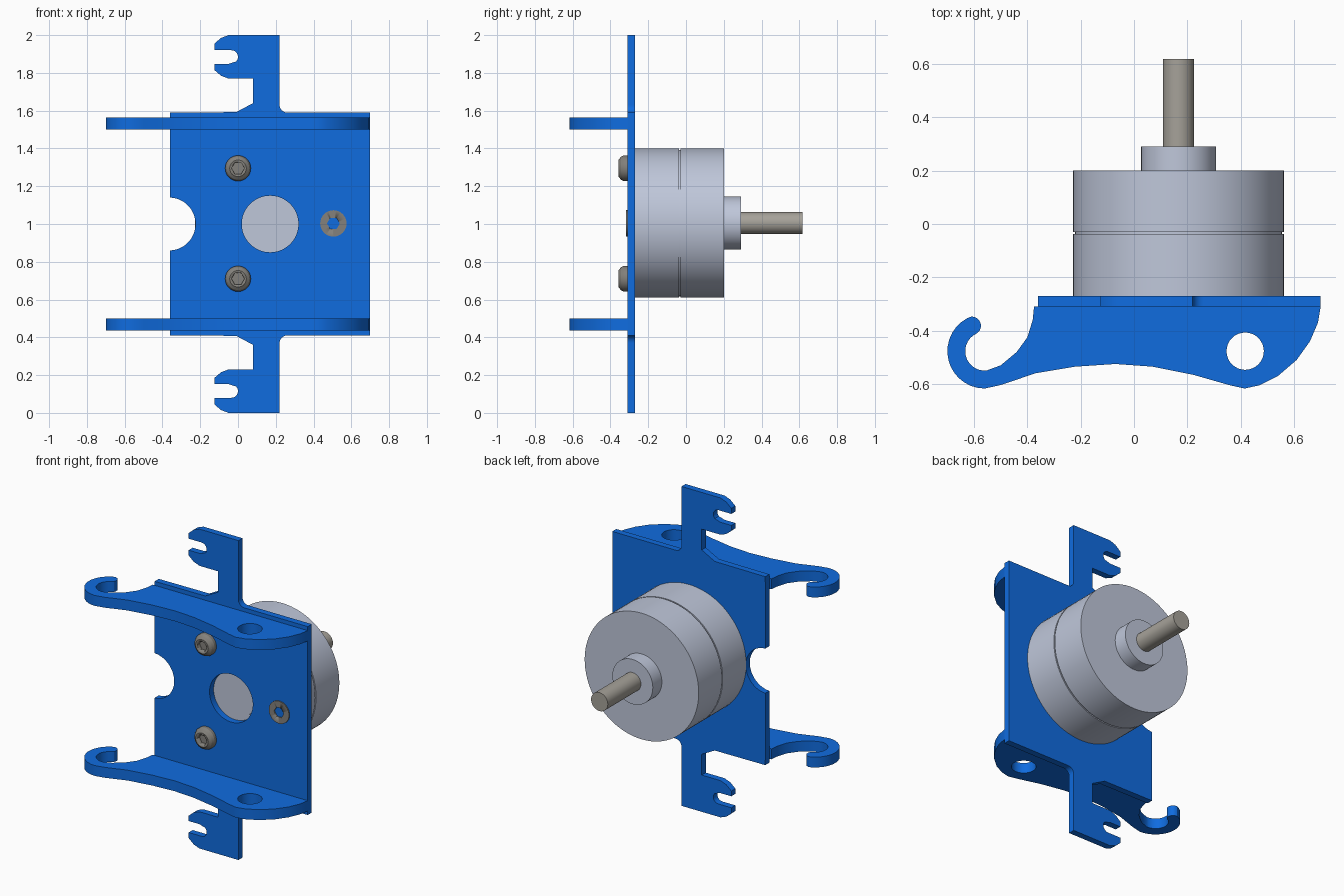
import bpy, bmesh
from math import sin, cos, pi, radians
from mathutils import Matrix

if "Cube" in bpy.data.objects:
    bpy.data.objects.remove(bpy.data.objects["Cube"], do_unlink=True)


def material(name, rgb, metallic=0.0):
    mat = bpy.data.materials.new(name)
    mat.use_nodes = True
    color = (*rgb, 1)
    mat.diffuse_color = color
    bsdf = mat.node_tree.nodes["Principled BSDF"]
    bsdf.inputs["Base Color"].default_value = color
    bsdf.inputs["Metallic"].default_value = metallic
    return mat


BLUE = material("blue_paint", (0.005, 0.15, 0.74))
SILVER = material("silver_casing", (0.52, 0.57, 0.70))
STEEL = material("shaft_steel", (0.38, 0.36, 0.32))
SCREW = material("screw_steel", (0.23, 0.22, 0.20))


def finish(bm, name, mat):
    bmesh.ops.recalc_face_normals(bm, faces=bm.faces)
    mesh = bpy.data.meshes.new(name)
    bm.to_mesh(mesh)
    bm.free()
    obj = bpy.data.objects.new(name, mesh)
    bpy.context.collection.objects.link(obj)
    mesh.materials.append(mat)
    bpy.ops.object.select_all(action="DESELECT")
    obj.select_set(True)
    bpy.context.view_layer.objects.active = obj
    bpy.ops.object.shade_smooth_by_angle(angle=radians(25))
    return obj


def arc(cx, cy, r, start, end, n=10):
    angles = [radians(start + (end - start) * i / n) for i in range(n + 1)]
    return [(cx + r * cos(a), cy + r * sin(a)) for a in angles]


def circle(cx, cy, r, n=48):
    return arc(cx, cy, r, 0, 360, n)[:-1]


def sheet(name, loops, depth, place, mat):
    """Fill an outline with holes, extrude it along local z, then place it."""
    bm = bmesh.new()
    for loop in loops:
        verts = [bm.verts.new((x, y, 0)) for x, y in loop]
        for a, b in zip(verts, verts[1:] + verts[:1]):
            bm.edges.new((a, b))
    bmesh.ops.triangle_fill(bm, edges=bm.edges[:], use_beauty=True, normal=(0, 0, 1))
    top = bmesh.ops.extrude_face_region(bm, geom=bm.faces[:])["geom"]
    moved = [v for v in top if isinstance(v, bmesh.types.BMVert)]
    bmesh.ops.translate(bm, verts=moved, vec=(0, 0, depth))
    bm.transform(place)
    return finish(bm, name, mat)


def lathe(name, profile, x, z, mat, steps=64):
    """Turn a (radius, y) profile about an axis along y."""
    bm = bmesh.new()
    verts = [bm.verts.new((x + r, y, z)) for r, y in profile]
    edges = [bm.edges.new(pair) for pair in zip(verts, verts[1:])]
    bmesh.ops.spin(bm, geom=verts + edges, cent=(x, 0, z), axis=(0, 1, 0),
                   angle=2 * pi, steps=steps, use_merge=True)
    bmesh.ops.remove_doubles(bm, verts=bm.verts, dist=0.0005)
    return finish(bm, name, mat)


# Mounting plate with slotted tabs, a side notch and a motor hole
half = [(0.70, 0.59)] + arc(0.26, 0.63, 0.04, 270, 180, 6)
half += [(0.22, 1.0), (-0.05, 1.0), (-0.09, 0.985), (-0.125, 0.955), (-0.125, 0.92)]
half += arc(-0.035, 0.885, 0.035, 90, -45, 8)
half += [(-0.05, 0.848), (-0.125, 0.848), (-0.125, 0.815), (-0.09, 0.785), (-0.05, 0.77)]
half += [(0.08, 0.77), (0.08, 0.64), (-0.01, 0.592), (-0.36, 0.59)]
half += arc(-0.365, 0, 0.14, 88, 0, 16)
outline = half + [(x, -h) for x, h in reversed(half[:-1])]
sheet("mounting_plate", [outline, circle(0.17, 0, 0.15)], 0.04,
      Matrix.Translation((0, -0.27, 1)) @ Matrix.Rotation(pi / 2, 4, "X"), BLUE)

# Hooked side arms
hook_outer = arc(-0.56, -0.477, 0.14, 270, 118, 14)
hook_tip = arc(-0.609, -0.382, 0.035, 90, -30, 6)
hook_inner = arc(-0.56, -0.477, 0.073, 115, 275, 14)
arm = [(0.70, -0.31), (0.69, -0.37), (0.66, -0.44), (0.61, -0.51), (0.54, -0.57),
       (0.47, -0.605), (0.415, -0.617), (0.36, -0.605), (0.22, -0.565), (0.07, -0.535),
       (-0.07, -0.525), (-0.22, -0.535), (-0.37, -0.56), (-0.5, -0.604)]
arm += hook_outer + hook_tip + hook_inner
arm += [(-0.50, -0.53), (-0.44, -0.48), (-0.40, -0.425), (-0.38, -0.36), (-0.375, -0.31)]
for name, z in (("upper_arm", 1.50), ("lower_arm", 0.435)):
    sheet(name, [arm, circle(0.417, -0.477, 0.07, 32)], 0.065,
          Matrix.Translation((0, 0, z)), BLUE)

# Motor casing with a groove, front register and rear boss
lathe("motor_casing", [(0, -0.275), (0.14, -0.275), (0.14, -0.27), (0.395, -0.27),
                       (0.395, -0.038), (0.388, -0.038), (0.388, -0.030),
                       (0.395, -0.030), (0.395, 0.20), (0, 0.20)], 0.167, 1.005, SILVER, 80)
lathe("rear_boss", [(0, 0.19), (0.14, 0.19), (0.14, 0.29), (0, 0.29)], 0.167, 1.005, SILVER)
lathe("output_shaft", [(0, 0.28), (0.058, 0.28), (0.058, 0.618), (0, 0.618)],
      0.167, 1.005, STEEL, 32)


# Screws with hexagonal sockets
def socket_screw(name, profile, x, z, face_y):
    head = lathe(name, profile, x, z, SCREW, 32)
    cutter = lathe("socket_cutter", [(0, face_y - 0.02), (0.034, face_y - 0.02),
                                     (0.034, face_y + 0.025), (0, face_y + 0.025)],
                   x, z, SCREW, 6)
    cut = head.modifiers.new("hex_socket", "BOOLEAN")
    cut.operation = "DIFFERENCE"
    cut.object = cutter
    cut.solver = "EXACT"
    bpy.context.view_layer.objects.active = head
    bpy.ops.object.modifier_apply(modifier=cut.name)
    bpy.data.objects.remove(cutter, do_unlink=True)


button = [(0, -0.30), (0.068, -0.30), (0.068, -0.33), (0.06, -0.345), (0.044, -0.357), (0, -0.357)]
for name, z in (("upper_screw", 1.295), ("lower_screw", 0.71)):
    socket_screw(name, button, 0, z, -0.357)
socket_screw("flat_screw", [(0, -0.28), (0.04, -0.28), (0.07, -0.31), (0.07, -0.317), (0, -0.317)],
             0.505, 1.003, -0.317)
